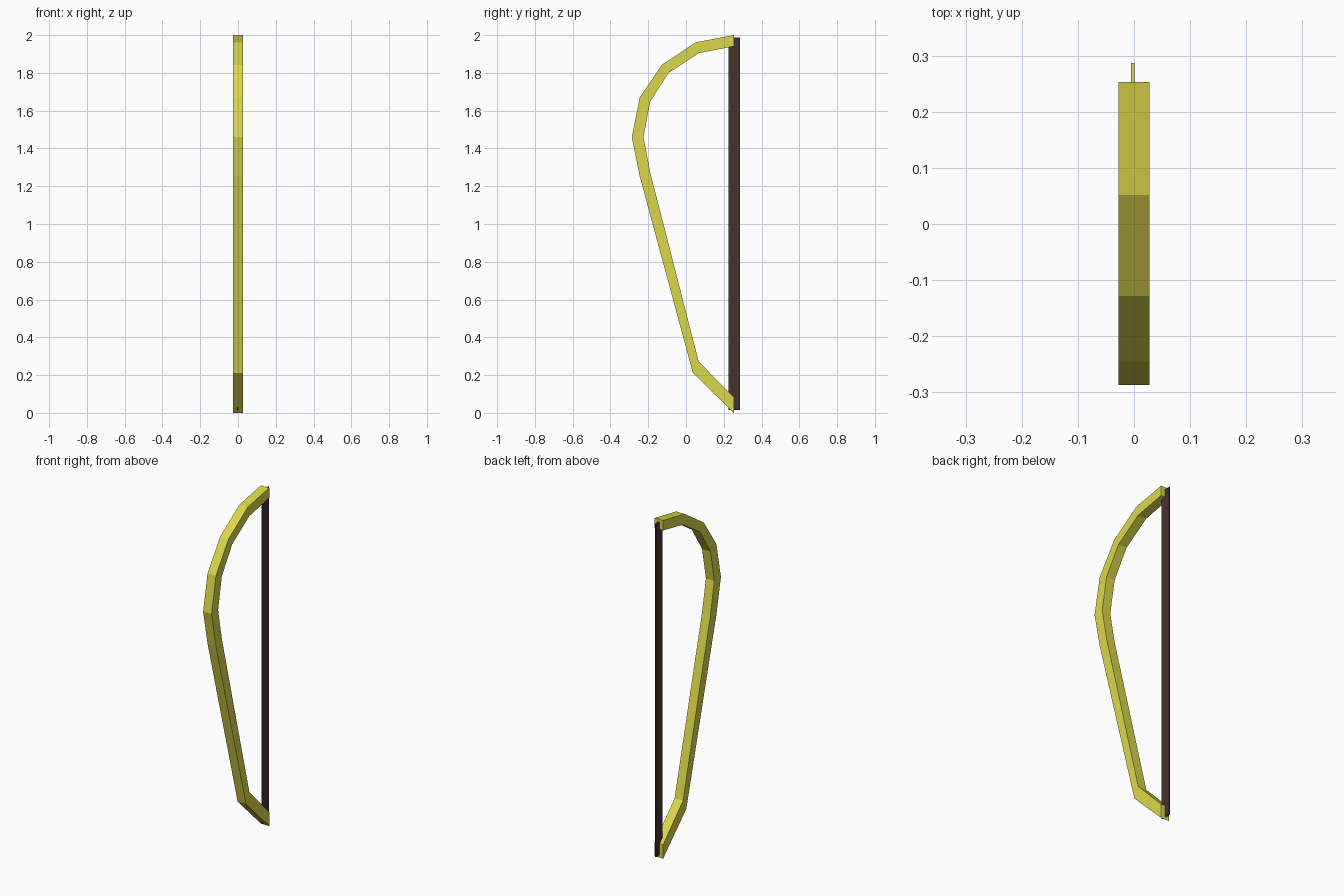
import bpy, bmesh

if "Cube" in bpy.data.objects:
    bpy.data.objects.remove(bpy.data.objects["Cube"])


def material(name, rgb):
    m = bpy.data.materials.new(name)
    m.diffuse_color = (*rgb, 1)
    m.use_nodes = True
    m.node_tree.nodes["Principled BSDF"].inputs["Base Color"].default_value = m.diffuse_color
    return m


def make_object(name, bm, mats):
    bmesh.ops.recalc_face_normals(bm, faces=bm.faces)
    me = bpy.data.meshes.new(name)
    bm.to_mesh(me)
    bm.free()
    for m in mats:
        me.materials.append(m)
    ob = bpy.data.objects.new(name, me)
    bpy.context.collection.objects.link(ob)
    return ob


yellow = material("yellow_wood", (0.72, 0.68, 0.07))
brown = material("dark_string", (0.06, 0.032, 0.03))

# Bow limb: outer and inner (y, z) edge, top to bottom
outer = [(.253, 2.0), (.052, 1.962), (-.128, 1.842), (-.245, 1.67),
         (-.287, 1.46), (-.245, 1.253), (.036, .212), (.253, 0)]
inner = [(.253, 1.941), (.067, 1.904), (-.093, 1.799), (-.190, 1.647),
         (-.225, 1.46), (-.190, 1.275), (.067, .272), (.253, .083)]
HALF = 0.0275

# Four-sided rings joined along the limb
bm = bmesh.new()
rings = []
for o, i in zip(outer, inner):
    corners = [(-HALF, *o), (HALF, *o), (HALF, *i), (-HALF, *i)]
    rings.append([bm.verts.new(c) for c in corners])
for a, b in zip(rings, rings[1:]):
    for k in range(4):
        n = (k + 1) % 4
        bm.faces.new((a[k], a[n], b[n], b[k]))
bm.faces.new(rings[0])
bm.faces.new(rings[-1])
make_object("bow_limb", bm, [yellow])

# Flat bowstring: thin strip with yellow ends
bm = bmesh.new()
bmesh.ops.create_cube(bm, size=1)
bmesh.ops.scale(bm, vec=(.006, .062, 1.972), verts=bm.verts)
bmesh.ops.translate(bm, vec=(-.002, .256, 1.002), verts=bm.verts)
bm.normal_update()
for f in bm.faces:
    f.material_index = 1 if abs(f.normal.z) > .5 else 0
make_object("bowstring", bm, [brown, yellow])
